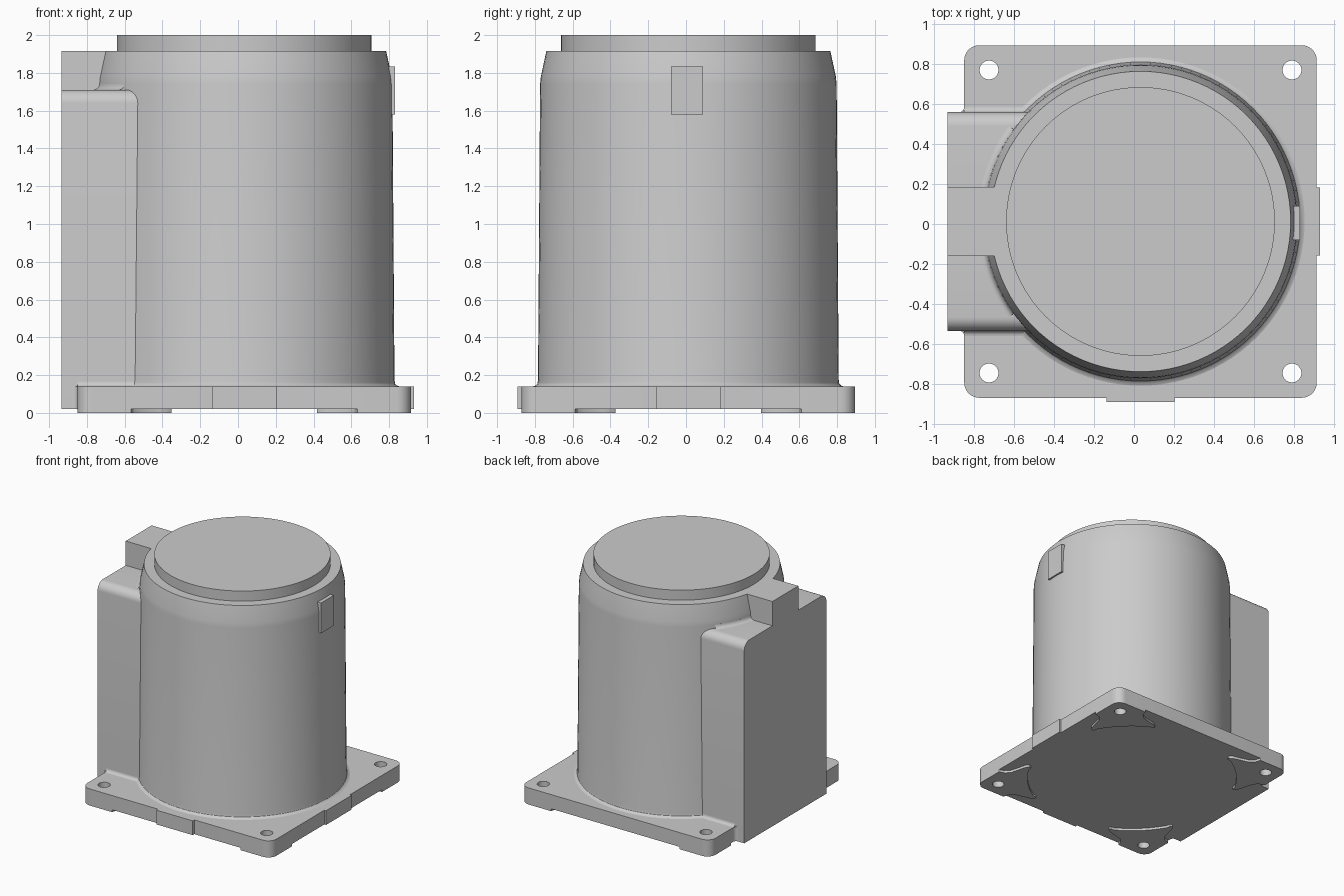
import bpy, bmesh
from math import sin, cos, pi, radians, atan2

if "Cube" in bpy.data.objects:
    bpy.data.objects.remove(bpy.data.objects["Cube"])

CX, CY, H = 0.0325, 0.0125, 0.8825   # body axis and plate half size


def arc(x, y, r, a0, a1, n=8):
    return [(x + r * cos(radians(a0 + (a1 - a0) * i / n)),
             y + r * sin(radians(a0 + (a1 - a0) * i / n))) for i in range(n + 1)]


def finish(ob, angle=30):
    bpy.ops.object.select_all(action='DESELECT')
    bpy.context.view_layer.objects.active = ob
    ob.select_set(True)
    if ob.type == 'CURVE':
        bpy.ops.object.convert(target='MESH')
        ob = bpy.context.object
    bm = bmesh.new()
    bm.from_mesh(ob.data)
    bmesh.ops.remove_doubles(bm, verts=bm.verts, dist=1e-5)
    bmesh.ops.recalc_face_normals(bm, faces=bm.faces)
    bm.to_mesh(ob.data)
    bm.free()
    bpy.ops.object.shade_smooth_by_angle(angle=radians(angle))
    return ob


def slab(name, loops, lo, hi, along_x=False):
    """Filled outlines (inner loops become holes) extruded from lo to hi."""
    cu = bpy.data.curves.new(name, 'CURVE')
    cu.dimensions, cu.fill_mode = '2D', 'BOTH'
    cu.extrude = (hi - lo) / 2
    for pts in loops:
        sp = cu.splines.new('POLY')
        sp.points.add(len(pts) - 1)
        for p, (x, y) in zip(sp.points, pts):
            p.co = (x, y, 0, 1)
        sp.use_cyclic_u = True
    ob = bpy.data.objects.new(name, cu)
    bpy.context.collection.objects.link(ob)
    mid = (lo + hi) / 2
    if along_x:                       # outline given in y, z
        ob.rotation_euler = (pi / 2, 0, pi / 2)
        ob.location.x = mid
    else:
        ob.location.z = mid
    return finish(ob)


def lathe(name, profile, a0=0, a1=360, n=96):
    bm = bmesh.new()
    rings = []
    for i in range(n + 1):
        a = radians(a0 + (a1 - a0) * i / n)
        rings.append([bm.verts.new((CX + r * cos(a), CY + r * sin(a), z)) for r, z in profile])
    for p, q in zip(rings, rings[1:]):
        for j in range(len(profile) - 1):
            bm.faces.new((p[j], q[j], q[j + 1], p[j + 1]))
    bmesh.ops.remove_doubles(bm, verts=bm.verts, dist=1e-5)
    me = bpy.data.meshes.new(name)
    bm.to_mesh(me)
    bm.free()
    ob = bpy.data.objects.new(name, me)
    bpy.context.collection.objects.link(ob)
    return finish(ob)


signs = [(1, 1), (-1, 1), (-1, -1), (1, -1)]
holes = [arc(CX + sx * 0.7585, CY + sy * 0.7585, 0.047, 0, 352.5, 47) for sx, sy in signs]

# base plate: rounded square with two edge tabs, blended into the side housing
R = 0.075
k = H - R
plate = arc(k, k, R, 90, 0) + [(H, .17), (H + .016, .17), (H + .016, -.17), (H, -.17)]
plate += arc(k, -k, R, 0, -90) + [(.17, -H), (.17, -H - .022), (-.17, -H - .022), (-.17, -H)]
plate += arc(-k, -k, R, -90, -180)
plate += arc(-H - .025, -.5725, .025, 0, 90, 5) + arc(-H - .025, .5725, .025, -90, 0, 5)
plate += arc(-k, k, R, 180, 90)
slab("base_plate", [[(x + CX, y + CY) for x, y in plate]] + holes, 0.02, 0.14)

# corner feet: thin pads with a concave inner edge
side = [(H, .60), (.835, .585), (.80, .545), (.775, .45), (.765, .41), (.745, .385), (.725, .39)]
a = atan2(.42, .72)
inner = arc(0, 0, .835, a * 180 / pi, 90 - a * 180 / pi, 12)
foot = arc(k, k, R, 90, 0) + side + inner + [(y, x) for x, y in reversed(side)]
slab("corner_feet", [[(CX + sx * x, CY + sy * y) for x, y in foot] for sx, sy in signs] + holes,
     0.0, 0.02)

# tapered cylindrical body with base fillet and sloped shoulder
lathe("body", [(.822, .13), (.822, .14), (.808, .145), (.799, .155), (.796, .175),
               (.785, 1.74), (.781, 1.78), (.752, 1.915), (0, 1.915)])

# raised lid disc
lathe("lid", [(.673, 1.90), (.673, 2.0), (0, 2.0)])

# side housing with rounded shoulders and a central ridge
w, t, r, g = .5475, 1.71, .07, .1725
half = [(w, .02)] + arc(w - r, t - r, r, 0, 90) + [(g, t), (g, 1.915)]
section = half + [(-y, z) for y, z in reversed(half)]
slab("side_housing", [[(y + CY, z) for y, z in section]], -.935, -.42, along_x=True)

# small fillets where the housing meets the plate and the body
curve = [(w - .02, .13), (w + .025, .13), (w + .025, .14)] + arc(w + .025, .165, .025, 270, 180, 5) \
    + [(w - .02, .165)]
slab("housing_base_fillets", [[(CY + s * y, z) for y, z in curve] for s in (1, -1)],
     -.85, -.5, along_x=True)
lathe("housing_top_fillet", [(.77, 1.70), (.816, 1.70), (.816, 1.71)]
      + arc(.816, 1.741, .031, 270, 180, 5) + [(.77, 1.741)], 144, 216, 24)

# small rectangular tag on the right side of the body
slab("side_tag", [[(-.08, 1.58), (.09, 1.58), (.09, 1.835), (-.08, 1.835)]], .76, .832, along_x=True)
